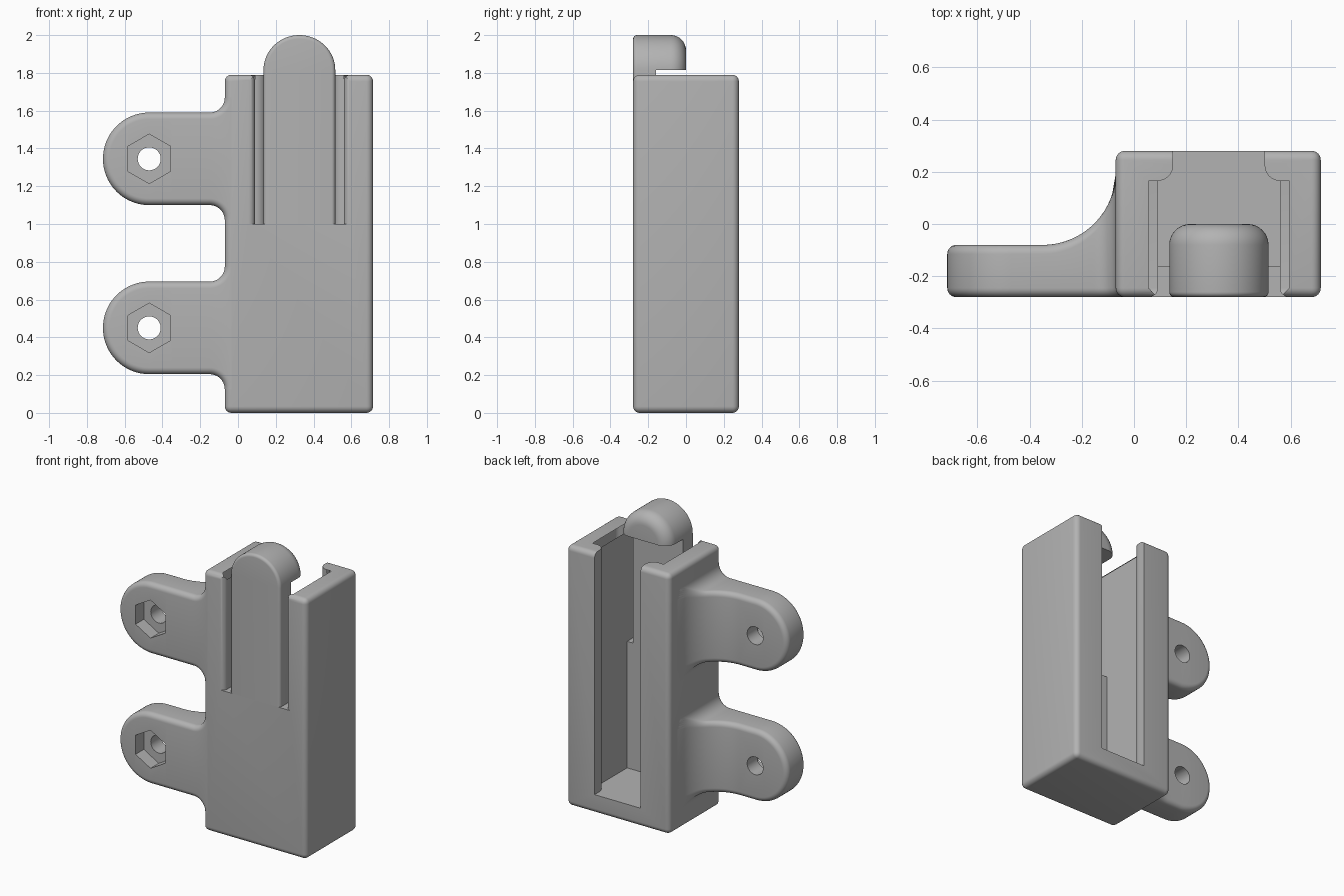
import bpy
import bmesh
from math import sin, cos, pi, sqrt
from mathutils import Vector, Matrix

old = bpy.data.objects.get("Cube")
if old:
    bpy.data.objects.remove(old, do_unlink=True)

grey = bpy.data.materials.new("mid grey plastic")
grey.use_nodes = True
GREY = (0.45, 0.45, 0.45, 1)
grey.diffuse_color = GREY
grey.node_tree.nodes["Principled BSDF"].inputs["Base Color"].default_value = GREY

FRONT, BACK = -0.28, 0.28
LEFT, RIGHT, TOP = -0.07, 0.715, 1.79
ROUND = 0.035            # edge rounding of the casing
MID = 0.325              # centre line of the cavity
HALF = 0.235             # half width of the cavity
WALL = -0.16             # inner side of the front wall
SLOT_Z = 1.0             # foot of the spring tongue


def finish(name, bm):
    bmesh.ops.remove_doubles(bm, verts=bm.verts, dist=1e-5)
    bmesh.ops.recalc_face_normals(bm, faces=bm.faces)
    mesh = bpy.data.meshes.new(name)
    bm.to_mesh(mesh)
    bm.free()
    mesh.materials.append(grey)
    ob = bpy.data.objects.new(name, mesh)
    bpy.context.collection.objects.link(ob)
    return ob


def activate(ob):
    bpy.ops.object.select_all(action='DESELECT')
    ob.select_set(True)
    bpy.context.view_layer.objects.active = ob


def smooth(ob):
    activate(ob)
    bpy.ops.object.shade_smooth_by_angle(angle=pi / 6)


def arc(cx, cy, r, start, end, n=8):
    return [(cx + r * cos(start + (end - start) * i / n),
             cy + r * sin(start + (end - start) * i / n)) for i in range(n + 1)]


def prism(name, outline, direction, low, high):
    """Extrude an outline along z (outline in xy) or along y (outline in xz)."""
    def place(a, b, c):
        return (a, b, c) if direction == 'z' else (a, c, b)
    bm = bmesh.new()
    face = bm.faces.new([bm.verts.new(place(a, b, low)) for a, b in outline])
    ext = bmesh.ops.extrude_face_region(bm, geom=[face])
    moved = [g for g in ext["geom"] if isinstance(g, bmesh.types.BMVert)]
    bmesh.ops.translate(bm, verts=moved, vec=Vector(place(0, 0, high - low)))
    return finish(name, bm)


def cut(ob, cutter):
    cutter.hide_render = True
    activate(ob)
    mod = ob.modifiers.new("cut", 'BOOLEAN')
    mod.operation, mod.solver, mod.object = 'DIFFERENCE', 'EXACT', cutter
    bpy.ops.object.modifier_apply(modifier=mod.name)
    bpy.data.objects.remove(cutter, do_unlink=True)


def mirrored(half):
    """Close a half outline by reflecting it about the cavity centre line."""
    return half + [(2 * MID - x, y) for x, y in reversed(half)]


def loft(name, half, rings, place):
    """Symmetric slab: half holds (u, v, normal u, normal v), rings (inset, depth)."""
    bm = bmesh.new()
    grid = []
    for inset, depth in rings:
        sides = [[], []]
        for u, v, nu, nv in half:
            a, b = u - nu * inset, v - nv * inset
            for side, sign in zip(sides, (1, -1)):
                side.append(bm.verts.new(place(a, sign * b, depth(a))))
        grid.append(sides)
    last = len(half) - 1
    for r0, r1 in zip(grid, grid[1:]):
        for s0, s1 in zip(r0, r1):
            for i in range(last):
                bm.faces.new((s0[i], s0[i + 1], s1[i + 1], s1[i]))
        bm.faces.new((r0[0][last], r0[1][last], r1[1][last], r1[0][last]))
    for up, down in (grid[0], grid[-1]):
        for i in range(last):
            bm.faces.new((up[i], up[i + 1], down[i + 1], down[i]))
    return finish(name, bm)


def rounded(r, depth, sign, n=6):
    """Rings of a quarter round edge; sign -1 at the front, 1 at the back."""
    rings = []
    for i in range(n + 1):
        t = pi / 2 * i / n
        rings.append((r * (1 - cos(t)),
                      lambda u, t=t: depth(u) - sign * r * (1 - sin(t))))
    return rings if sign > 0 else rings[::-1]


# Casing: rounded block
bm = bmesh.new()
size = (RIGHT - LEFT, BACK - FRONT, TOP)
middle = ((LEFT + RIGHT) / 2, 0, TOP / 2)
bmesh.ops.create_cube(bm, size=1, matrix=Matrix.Translation(middle) @ Matrix.Diagonal((*size, 1)))
bmesh.ops.bevel(bm, geom=bm.edges[:], offset=ROUND, segments=6, profile=0.5, affect='EDGES')
casing = finish("casing", bm)

# Cavity with round lips and an open back
inner = MID - HALF
lip = 0.06
cavity = [(inner, WALL)] + arc(inner, 0.225, lip, -pi / 2, 0) + [(inner + lip, 0.4)]
cut(casing, prism("cavity_cutter", mirrored(cavity), 'z', 0.13, 2.2))

# Front opening and rounded inner wall edges
opening = [(inner, WALL + 0.02)] + arc(inner - ROUND, FRONT + ROUND, ROUND, 0, -pi / 2)
opening.append((inner - ROUND, FRONT - 0.1))
cut(casing, prism("opening_cutter", mirrored(opening), 'z', SLOT_Z, 2.2))
rim = [(inner, TOP - 0.1)] + arc(inner - ROUND, TOP - ROUND, ROUND, 0, pi / 2)
rim.append((inner - ROUND, TOP + 0.1))
cut(casing, prism("rim_cutter", mirrored(rim), 'y', FRONT - 0.1, 0.165))
smooth(casing)

# Spring tongue with a hooked round head
radius, head_z = 0.19, 1.815
dome = [(head_z + (2.0 - head_z) * cos(t), radius * sin(t), cos(t), sin(t))
        for t in [pi / 2 * i / 20 for i in range(21)]]


def upright(u, v, depth):
    return (MID + v, depth, u)


tongue = loft("spring_tongue", dome + [(SLOT_Z, radius, 0, 1)],
              rounded(0.02, lambda u: FRONT, -1) + [(0, lambda u: WALL)], upright)
head = loft("tongue_hook", dome,
            [(0, lambda u: WALL)] + rounded(0.08, lambda u: 0.0, 1, 8), upright)
smooth(tongue)
smooth(head)

# Mounting arms: round ends, flared into the casing
HOLE_X, ARM_R, FILLET, SWEEP = -0.47, 0.245, 0.08, 0.28
ARM_BACK = -0.08


def arm_back(x):
    d = min(max(x - (LEFT - SWEEP), 0), SWEEP)
    return ARM_BACK + SWEEP - sqrt(max(SWEEP ** 2 - d * d, 0))


outline = [(HOLE_X - ARM_R * cos(t), ARM_R * sin(t), -cos(t), sin(t))
           for t in [pi / 2 * i / 20 for i in range(21)]]
flare = LEFT - FILLET
outline += [(LEFT - SWEEP + (flare - LEFT + SWEEP) * i / 12, ARM_R, 0, 1) for i in range(12)]
outline += [(flare + FILLET * sin(t), ARM_R + FILLET * (1 - cos(t)), -sin(t), cos(t))
            for t in [pi / 2 * i / 14 for i in range(15)]]

for name, z in (("upper_arm", 1.345), ("lower_arm", 0.45)):
    arm = loft(name, outline,
               rounded(ROUND, lambda u: FRONT, -1) + rounded(ROUND, arm_back, 1),
               lambda u, v, depth: (u, depth, z + v))
    # Bolt hole and hexagonal nut pocket
    bolt = arc(HOLE_X, z, 0.061, 0, 2 * pi, 32)[:-1]
    nut = arc(HOLE_X, z, 0.131, pi / 2, 5 * pi / 2, 6)[:-1]
    cut(arm, prism("bolt_cutter", bolt, 'y', -0.5, 0.5))
    cut(arm, prism("nut_cutter", nut, 'y', -0.5, FRONT + 0.09))
    smooth(arm)
